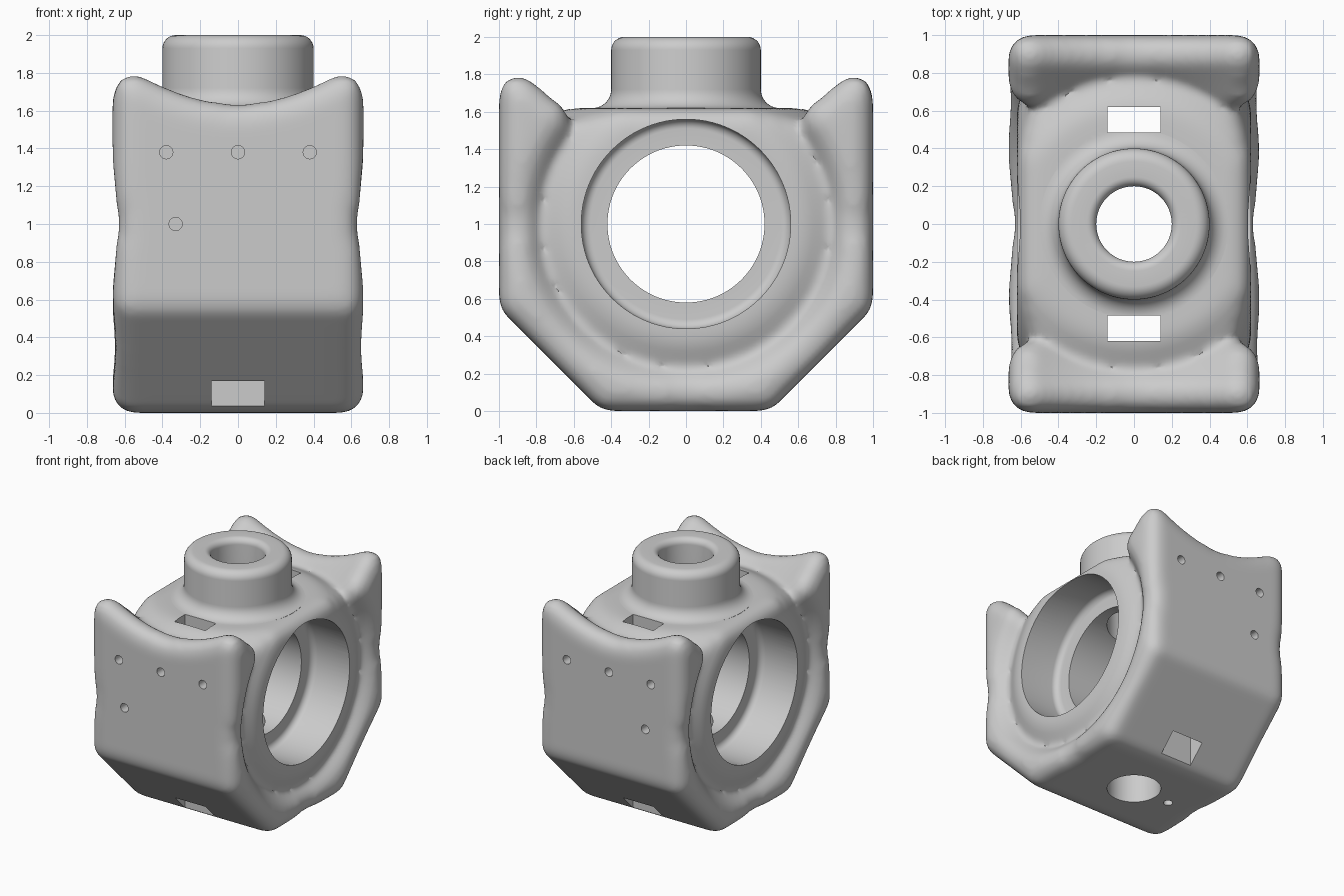
import bpy, bmesh, math
from mathutils import Matrix

if "Cube" in bpy.data.objects:
    bpy.data.objects.remove(bpy.data.objects["Cube"])

GREY = (0.6, 0.6, 0.6, 1)
grey = bpy.data.materials.new("plain grey")
grey.use_nodes = True
grey.diffuse_color = GREY
grey.node_tree.nodes["Principled BSDF"].inputs["Base Color"].default_value = GREY

FILLET = 0.09
CENTRE = Matrix.Translation((0, 0, 1))
ALONG_X = CENTRE @ Matrix.Rotation(math.pi / 2, 4, 'Y')
ALONG_Y = Matrix.Rotation(math.pi / 2, 4, 'X')


def make(name, bm, matrix=Matrix()):
    bmesh.ops.transform(bm, matrix=matrix, verts=bm.verts)
    bmesh.ops.recalc_face_normals(bm, faces=bm.faces)
    mesh = bpy.data.meshes.new(name)
    bm.to_mesh(mesh)
    bm.free()
    mesh.materials.append(grey)
    obj = bpy.data.objects.new(name, mesh)
    bpy.context.collection.objects.link(obj)
    return obj


def lathe(name, profile, matrix=Matrix(), steps=96):
    """Turn a closed (radius, height) profile whose ends lie on the axis."""
    bm = bmesh.new()
    verts = [bm.verts.new((r, 0, h)) for r, h in profile]
    edges = [bm.edges.new(pair) for pair in zip(verts, verts[1:])]
    bmesh.ops.spin(bm, geom=verts + edges, axis=(0, 0, 1), cent=(0, 0, 0),
                   angle=math.tau, steps=steps, use_merge=False)
    bmesh.ops.remove_doubles(bm, verts=bm.verts, dist=1e-5)
    return make(name, bm, matrix)


def rod(name, radius, depth, matrix):
    return lathe(name, [(0, -depth), (radius, -depth), (radius, depth), (0, depth)], matrix, 32)


def box(name, size, centre):
    bm = bmesh.new()
    bmesh.ops.create_cube(bm, size=1)
    return make(name, bm, Matrix.Translation(centre) @ Matrix.Diagonal((*size, 1)))


def arc(r, h, radius, start, end, steps=8):
    angles = [math.radians(start + (end - start) * i / steps) for i in range(steps + 1)]
    return [(r + radius * math.cos(a), h + radius * math.sin(a)) for a in angles]


def boolean(obj, other, operation='DIFFERENCE'):
    mod = obj.modifiers.new(other.name, 'BOOLEAN')
    mod.operation, mod.solver, mod.object = operation, 'EXACT', other


def bake(obj, helpers):
    """Apply the modifier stack and drop the helper objects."""
    bpy.context.view_layer.update()
    mesh = bpy.data.meshes.new_from_object(obj.evaluated_get(bpy.context.evaluated_depsgraph_get()))
    obj.modifiers.clear()
    obj.data = mesh
    for helper in helpers:
        bpy.data.objects.remove(helper)


# Core of the block: eight-sided outline, kept one fillet radius inside the finished skin
half = [(0.413, 0.09), (0.91, 0.587), (0.91, 1.95)]
outline = half + [(-y, z) for y, z in reversed(half)]
bm = bmesh.new()
face = bm.faces.new([bm.verts.new((-0.575, y, z)) for y, z in outline])
push = bmesh.ops.extrude_face_region(bm, geom=[face])
bmesh.ops.translate(bm, vec=(1.15, 0, 0),
                    verts=[v for v in push["geom"] if isinstance(v, bmesh.types.BMVert)])
body = make("housing_body", bm)

# Conical grooves on the top and on both sides
groove = [(0, 0.53), (0.611, 0.53), (0.796, 0.451), (1.7, 1.355), (0, 1.355)]
grooves = [lathe("top_groove", groove, CENTRE),
           lathe("left_groove", groove, ALONG_X),
           lathe("right_groove", groove, CENTRE @ Matrix.Rotation(-math.pi / 2, 4, 'Y'))]
for cutter in grooves:
    boolean(body, cutter)
bake(body, grooves)

# Grow the core outwards in steps, which rounds every outer edge
for step in range(4):
    mod = body.modifiers.new("even_skin", 'REMESH')
    mod.mode, mod.voxel_size = 'VOXEL', 0.02
    if step < 3:
        mod = body.modifiers.new("grow", 'DISPLACE')
        mod.strength, mod.mid_level = FILLET / 3, 0
mod = body.modifiers.new("soften", 'SMOOTH')
mod.factor, mod.iterations = 0.5, 8
bake(body, [])

# Round neck with a flared foot and rounded rim
neck = ([(0, 1.4), (0.5, 1.4), (0.5, 1.62)] + arc(0.5, 1.72, 0.1, 270, 180)
        + arc(0.33, 1.93, 0.07, 0, 90) + [(0, 2.0)])
tools = [lathe("neck", neck)]
boolean(body, tools[0], 'UNION')

# Stepped bore across the block
end = [(0, 0.9), (0.56, 0.9)] + arc(0.51, 0.33, 0.05, 0, -90) + [(0.42, 0.28)]
tools.append(lathe("cross_bore", end + [(r, -h) for r, h in reversed(end)], ALONG_X))

# Upright hole through neck and floor, flared at the rim
tools.append(lathe("upright_hole", [(0, -0.2), (0.2, -0.2)] + arc(0.25, 1.95, 0.05, 180, 90)
                   + [(0.25, 2.2), (0, 2.2)]))

# Upright slots and small blind holes, front and back
for side in (-1, 1):
    tools.append(box("slot", (0.28, 0.135, 3), (0, side * 0.552, 1)))
    for x, z in [(-0.38, 1.38), (0, 1.38), (0.38, 1.38), (-0.33, 1)]:
        tools.append(rod("pin_hole", 0.035, 0.15, Matrix.Translation((x, side, z)) @ ALONG_Y))
tools.append(rod("floor_pin_hole", 0.035, 0.15, Matrix.Translation((-0.33, 0, 0))))
for cutter in tools[1:]:
    boolean(body, cutter)
bake(body, tools)

# One shared material, smooth with crisp hole edges
body.data.materials.clear()
body.data.materials.append(grey)
for poly in body.data.polygons:
    poly.material_index = 0
bpy.ops.object.select_all(action='DESELECT')
body.select_set(True)
bpy.context.view_layer.objects.active = body
bpy.ops.object.shade_smooth_by_angle(angle=math.radians(35))
